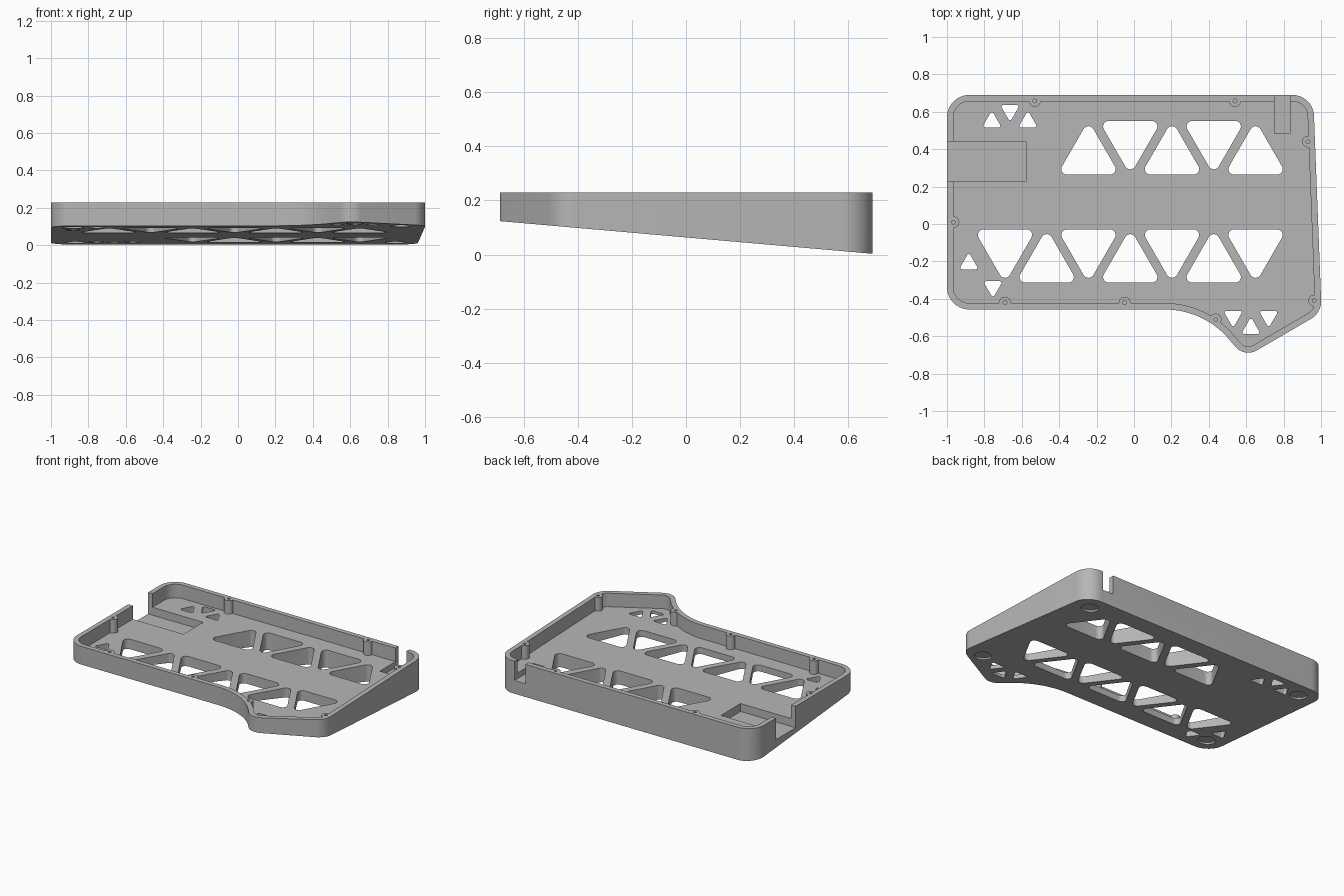
import bpy, bmesh, math
from mathutils import Vector

cube = bpy.data.objects.get("Cube")
if cube:
    bpy.data.objects.remove(cube, do_unlink=True)

TOP, FLOOR, WALL = 0.229, 0.135, 0.034
SLOPE = math.tan(math.radians(5))

grey = bpy.data.materials.new("plain_grey")
grey.use_nodes = True
grey.diffuse_color = (0.47, 0.47, 0.47, 1)
grey.node_tree.nodes["Principled BSDF"].inputs["Base Color"].default_value = grey.diffuse_color


def underside(y):
    """Height of the sloping base at depth y."""
    return 0.003 + (0.69 - y) * SLOPE


def fillet(corners, steps=10):
    """Round each (x, y, radius) corner of a polygon."""
    pts = []
    for i, (x, y, r) in enumerate(corners):
        p = Vector((x, y))
        a = (Vector(corners[i - 1][:2]) - p).normalized()
        b = (Vector(corners[(i + 1) % len(corners)][:2]) - p).normalized()
        half = a.angle(b) / 2
        centre = p + (a + b).normalized() * (r / math.sin(half))
        start = p + a * (r / math.tan(half)) - centre
        end = p + b * (r / math.tan(half)) - centre
        turn = math.atan2(start.x * end.y - start.y * end.x, start.dot(end))
        for k in range(steps + 1):
            t = turn * k / steps
            c, s = math.cos(t), math.sin(t)
            pts.append(centre + Vector((start.x * c - start.y * s, start.x * s + start.y * c)))
    return pts


def inset(pts, d):
    """Move a counter-clockwise outline inwards by d."""
    out = []
    for i, p in enumerate(pts):
        a = (p - pts[i - 1]).normalized()
        b = (pts[(i + 1) % len(pts)] - p).normalized()
        n = (Vector((-a.y, a.x)) + Vector((-b.y, b.x))).normalized()
        out.append(p + n * (d / max(0.5, n.dot(Vector((-a.y, a.x))))))
    return out


def circle(x, y, r, n=32):
    return [Vector((x + r * math.cos(math.tau * k / n), y + r * math.sin(math.tau * k / n)))
            for k in range(n)]


def rect(x0, x1, y0, y1):
    return [Vector(p) for p in ((x0, y0), (x1, y0), (x1, y1), (x0, y1))]


def triangle(x, y, side, r, up):
    R = side / math.sqrt(3)
    first = math.pi / 2 if up else -math.pi / 2
    return fillet([(x + R * math.cos(first + k * math.tau / 3),
                    y + R * math.sin(first + k * math.tau / 3), r) for k in range(3)], 8)


def prisms(name, outlines, low, high):
    """One object of upright prisms; low and high give z from y."""
    bm = bmesh.new()
    for pts in outlines:
        lo = [bm.verts.new((p.x, p.y, low(p.y))) for p in pts]
        hi = [bm.verts.new((p.x, p.y, high(p.y))) for p in pts]
        bm.faces.new(lo[::-1])
        bm.faces.new(hi)
        n = len(pts)
        for i in range(n):
            j = (i + 1) % n
            bm.faces.new((lo[i], lo[j], hi[j], hi[i]))
    bmesh.ops.recalc_face_normals(bm, faces=bm.faces[:])
    mesh = bpy.data.meshes.new(name)
    bm.to_mesh(mesh)
    bm.free()
    mesh.materials.append(grey)
    obj = bpy.data.objects.new(name, mesh)
    bpy.context.collection.objects.link(obj)
    return obj


def combine(target, tool, operation="DIFFERENCE"):
    mod = target.modifiers.new(tool.name, "BOOLEAN")
    mod.operation, mod.solver, mod.object = operation, "EXACT", tool
    bpy.context.view_layer.objects.active = target
    bpy.ops.object.modifier_apply(modifier=mod.name)
    bpy.data.objects.remove(tool, do_unlink=True)


def level(z):
    return lambda y: z


# Wedge-shaped tray with a hollow inside
outline = fillet([(-1, 0.69, 0.12), (-1, -0.457, 0.12), (0.373, -0.457, 0.45),
                  (0.591, -0.714, 0.09), (1.003, -0.474, 0.11), (0.958, 0.69, 0.115)], 14)
tray = prisms("case_tray", [outline], underside, level(TOP))
combine(tray, prisms("cavity", [inset(outline, WALL)], level(FLOOR), level(0.4)))

# Screw posts along the wall, with pilot holes
posts = [(-0.53, 0.658), (0.54, 0.658), (0.93, 0.44), (0.963, -0.41),
         (0.437, -0.51), (-0.05, -0.42), (-0.69, -0.42), (-0.965, 0.01)]
combine(tray, prisms("posts", [circle(x, y, 0.031) for x, y in posts],
                     level(FLOOR - 0.01), level(TOP)), "UNION")
combine(tray, prisms("pilot_holes", [circle(x, y, 0.01, 16) for x, y in posts],
                     level(FLOOR + 0.01), level(0.4)))

# Rows of large triangular openings, alternately pointing up and down
holes = []
for i in range(7):
    x, up = -0.69 + 0.2233 * i, i % 2 == 1
    holes.append(triangle(x, -0.217 if up else -0.125, 0.334, 0.03, up))
    if i > 1:
        holes.append(triangle(x, 0.455 if up else 0.36, 0.334, 0.03, not up))

# Small triangular openings near the corners
for x, y, up in [(-0.76, 0.546, True), (-0.663, 0.606, False), (-0.567, 0.546, True),
                 (-0.883, -0.212, True), (-0.754, -0.336, False),
                 (0.53, -0.495, False), (0.625, -0.558, True), (0.72, -0.495, False)]:
    holes.append(triangle(x, y, 0.105, 0.01, up))
combine(tray, prisms("openings", holes, level(-0.1), level(FLOOR + 0.02)))

# Side connector pocket and rear cable slot, both open through the wall
combine(tray, prisms("side_pocket", [rect(-1.1, -0.577, 0.226, 0.442)], level(0.08), level(0.4)))
combine(tray, prisms("rear_slot", [rect(0.75, 0.833, 0.483, 0.8)], level(0.095), level(0.4)))

# Shallow round recesses for feet in the sloping base
feet = [(-0.87, 0.57), (0.84, 0.57), (-0.88, -0.34), (0.87, -0.44)]
combine(tray, prisms("foot_recesses", [circle(x, y, 0.055) for x, y in feet],
                     lambda y: underside(y) - 0.05, lambda y: underside(y) + 0.012))

# Smooth rounded walls, crisp edges
bpy.ops.object.select_all(action="DESELECT")
tray.select_set(True)
bpy.context.view_layer.objects.active = tray
bpy.ops.object.shade_smooth_by_angle(angle=math.radians(30))
